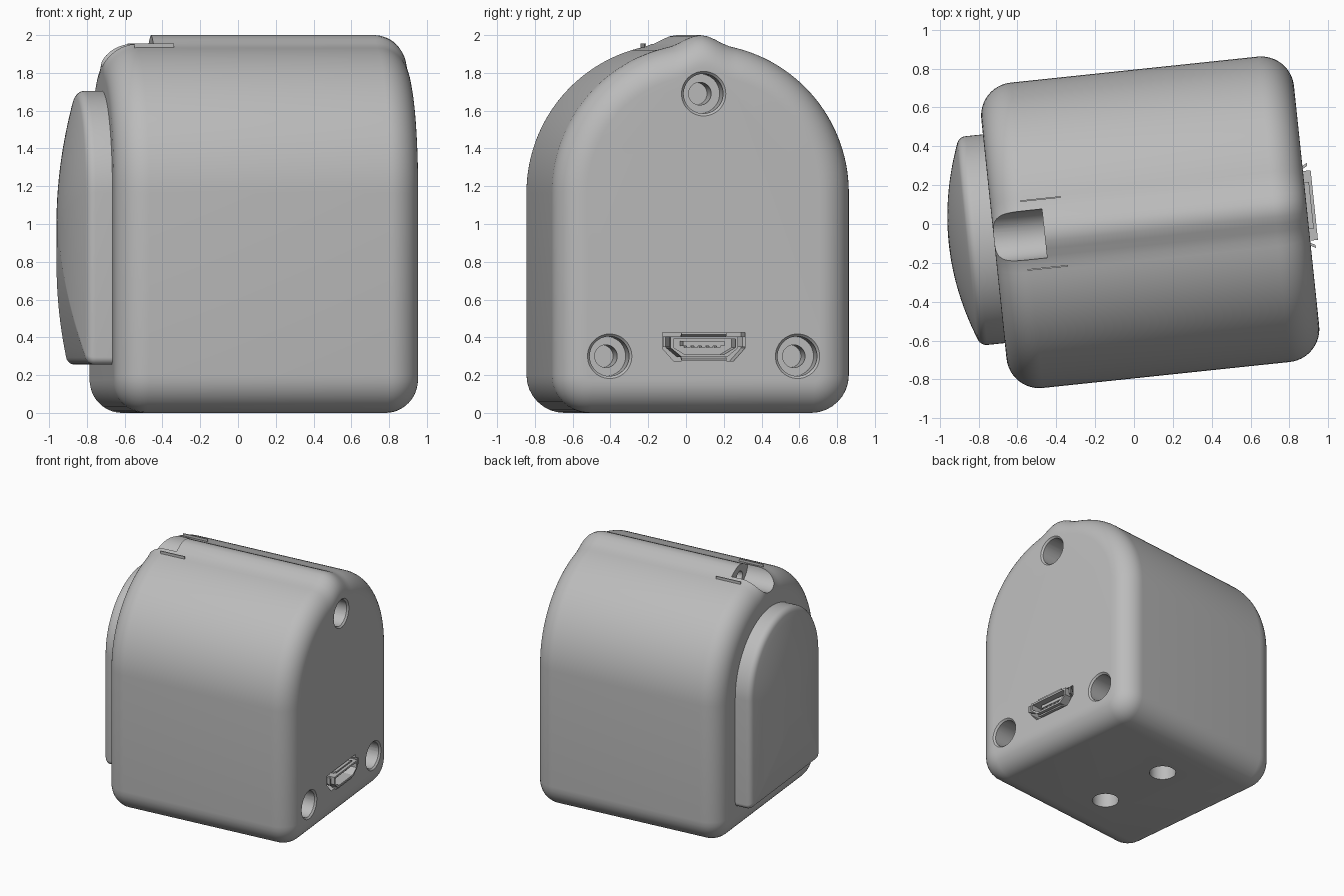
import bpy, bmesh
from math import sin, cos, pi, radians
from mathutils import Matrix, Vector

if "Cube" in bpy.data.objects:
    bpy.data.objects.remove(bpy.data.objects["Cube"])

TURN = Matrix.Rotation(radians(6), 4, "Z")   # whole unit is turned slightly
ARCH_Z = 1.165

grey = bpy.data.materials.new("plain grey")
grey.use_nodes = True
COLOUR = (0.5, 0.5, 0.5, 1)
grey.diffuse_color = COLOUR
grey.node_tree.nodes["Principled BSDF"].inputs["Base Color"].default_value = COLOUR


def finish(name, bm):
    bmesh.ops.recalc_face_normals(bm, faces=bm.faces)
    bm.transform(TURN)
    mesh = bpy.data.meshes.new(name)
    bm.to_mesh(mesh)
    bm.free()
    mesh.materials.append(grey)
    obj = bpy.data.objects.new(name, mesh)
    bpy.context.collection.objects.link(obj)
    return obj


def smooth(obj, angle=30):
    bpy.ops.object.select_all(action="DESELECT")
    obj.select_set(True)
    bpy.context.view_layer.objects.active = obj
    bpy.ops.object.shade_smooth_by_angle(angle=radians(angle))


def arch(half, base, corner, ridge=0, steps=64):
    """Closed (y, z) outline: rounded bottom corners and a semicircular top."""
    pts = []
    for i in range(steps + 1):
        a = pi * i / steps
        y = half * cos(a)
        bump = ridge * cos(pi * y / 0.34) ** 2 if abs(y) < 0.17 else 0
        pts.append((y, ARCH_Z + half * sin(a) + bump))
    for side, start in ((-1, pi), (1, 1.5 * pi)):
        for i in range(9):
            a = start + pi / 2 * i / 8
            pts.append((side * (half - corner) + corner * cos(a), base + corner + corner * sin(a)))
    return pts


def loft(name, rings):
    """Skin a list of (x, outline) sections and cap both ends."""
    bm = bmesh.new()
    loops = [[bm.verts.new((x, y, z)) for y, z in pts] for x, pts in rings]
    n = len(loops[0])
    for a, b in zip(loops, loops[1:]):
        for i in range(n):
            bm.faces.new((a[i], a[(i + 1) % n], b[(i + 1) % n], b[i]))
    bm.faces.new(loops[0])
    bm.faces.new(loops[-1])
    return finish(name, bm)


def box(name, x, y, z):
    return loft(name, [(u, [(y[0], z[0]), (y[1], z[0]), (y[1], z[1]), (y[0], z[1])]) for u in x])


def rod(name, centre, radius, depth, axis="X", radius_end=None):
    bm = bmesh.new()
    turn = Matrix.Rotation(pi / 2, 4, "Y") if axis == "X" else Matrix()
    bmesh.ops.create_cone(bm, cap_ends=True, segments=48, radius1=radius,
                          radius2=radius if radius_end is None else radius_end, depth=depth,
                          matrix=Matrix.Translation(Vector(centre)) @ turn)
    return finish(name, bm)


def port(half, low, high, grow=0):
    """Socket outline with slanted lower corners."""
    h, mid = half + grow, low + (high - low) * 0.45
    return [(-h, high + grow), (-h, mid), (-h + 0.06, low - grow),
            (h - 0.06, low - grow), (h, mid), (h, high + grow)]


def carve(obj, cutters):
    for c in cutters:
        c.hide_render = True
        mod = obj.modifiers.new("cut", "BOOLEAN")
        mod.operation, mod.solver, mod.object = "DIFFERENCE", "EXACT", c
    graph = bpy.context.evaluated_depsgraph_get()
    mesh = bpy.data.meshes.new_from_object(obj.evaluated_get(graph))
    obj.modifiers.clear()
    obj.data = mesh
    for c in cutters:
        bpy.data.objects.remove(c)
    smooth(obj)


# Main housing: arched section with a ridge, both ends rounded over
LEFT, RIGHT, ROUND = -0.725, 0.893, 0.17
rounding = [(ROUND * (1 - sin(a)), ROUND * (1 - cos(a))) for a in [pi / 2 * i / 12 for i in range(13)]]
section = [(inset, arch(0.79 - inset, inset, 0.2 - inset, 0.045)) for _, inset in rounding]
ends = [(along, s[1]) for (along, _), s in zip(rounding, section)]
rings = [(LEFT + a, s) for a, s in reversed(ends)] + [(RIGHT - a, s) for a, s in ends]
housing = loft("housing", rings)

# Recessed screw holes on the right face
cutters = []
for y, z in ((0, 1.69), (-0.5, 0.3), (0.5, 0.3)):
    cutters.append(rod("hole_rim", (RIGHT, y, z), 0.103, 0.03, radius_end=0.133))
    cutters.append(rod("hole_bore", (RIGHT - 0.08, y, z), 0.105, 0.22))
    cutters.append(rod("hole_core", (RIGHT - 0.25, y, z), 0.06, 0.3))
# Mounting holes underneath
for y in (-0.3, 0.3):
    cutters.append(rod("base_hole", (0, y, 0.1), 0.1, 0.5, axis="Z"))
# Round-bottomed notch at the end of the ridge, with a small cord hole
cutters.append(rod("notch", (-0.663, 0, 1.96), 0.127, 0.4))
cutters.append(rod("cord_hole", (-0.42, 0, 1.9), 0.045, 0.2))
# Socket pocket
cutters.append(loft("pocket", [(x, port(0.22, 0.275, 0.425)) for x in (RIGHT - 0.2, RIGHT + 0.1)]))
carve(housing, cutters)

# Domed push plate on the left face
plate = [(-0.69, arch(0.54, 0.255, 0.04)), (-0.815, arch(0.54, 0.255, 0.04))]
for i in range(1, 7):
    a = pi / 2 * i / 6 * 0.85
    d = 0.05 * (1 - cos(a))
    plate.append((-0.815 - 0.05 * sin(a), arch(0.54 - d, 0.255 + d, 0.04 - d / 2)))
rim_x, rim = plate[-1]
for i in range(1, 15):
    s = 1 - i / 14.5
    plate.append((rim_x - 0.095 * (1 - s * s), [(y * s, 0.97 + (z - 0.97) * s) for y, z in rim]))
smooth(loft("push_plate", plate))

# Socket shell with flared lips and inner tongue
shell = loft("socket_shell", [(x, port(0.18, 0.295, 0.405)) for x in (RIGHT - 0.19, RIGHT + 0.04)])
carve(shell, [loft("shell_bore", [(x, port(0.165, 0.31, 0.39)) for x in (RIGHT - 0.15, RIGHT + 0.1)])])
box("socket_tongue", (RIGHT - 0.16, RIGHT), (-0.11, 0.11), (0.355, 0.38))
for i in range(5):
    y = -0.08 + 0.04 * i
    box("socket_contact", (RIGHT - 0.16, RIGHT - 0.005), (y - 0.01, y + 0.01), (0.345, 0.355))
for s in (-1, 1):
    lip = [(RIGHT - 0.02, 0.18), (RIGHT + 0.025, 0.205)]
    loft("side_lip", [(x, [(s * y, 0.35), (s * (y + 0.015), 0.35),
                           (s * (y + 0.015), 0.405), (s * y, 0.405)]) for x, y in lip])
for name, z0, z1 in (("top_lip", 0.405, 0.42), ("bottom_lip", 0.295, 0.28)):
    loft(name, [(x, [(-0.12, z), (0.12, z), (0.12, z + 0.012), (-0.12, z + 0.012)])
                for x, z in ((RIGHT - 0.02, z0 - 0.006), (RIGHT + 0.025, z1 - 0.006))])

# Thin clip edges beside the notch
for s in (-1, 1):
    box("clip_edge", (-0.57, -0.36), (s * 0.178 - 0.004, s * 0.178 + 0.004), (1.9, 1.955))
